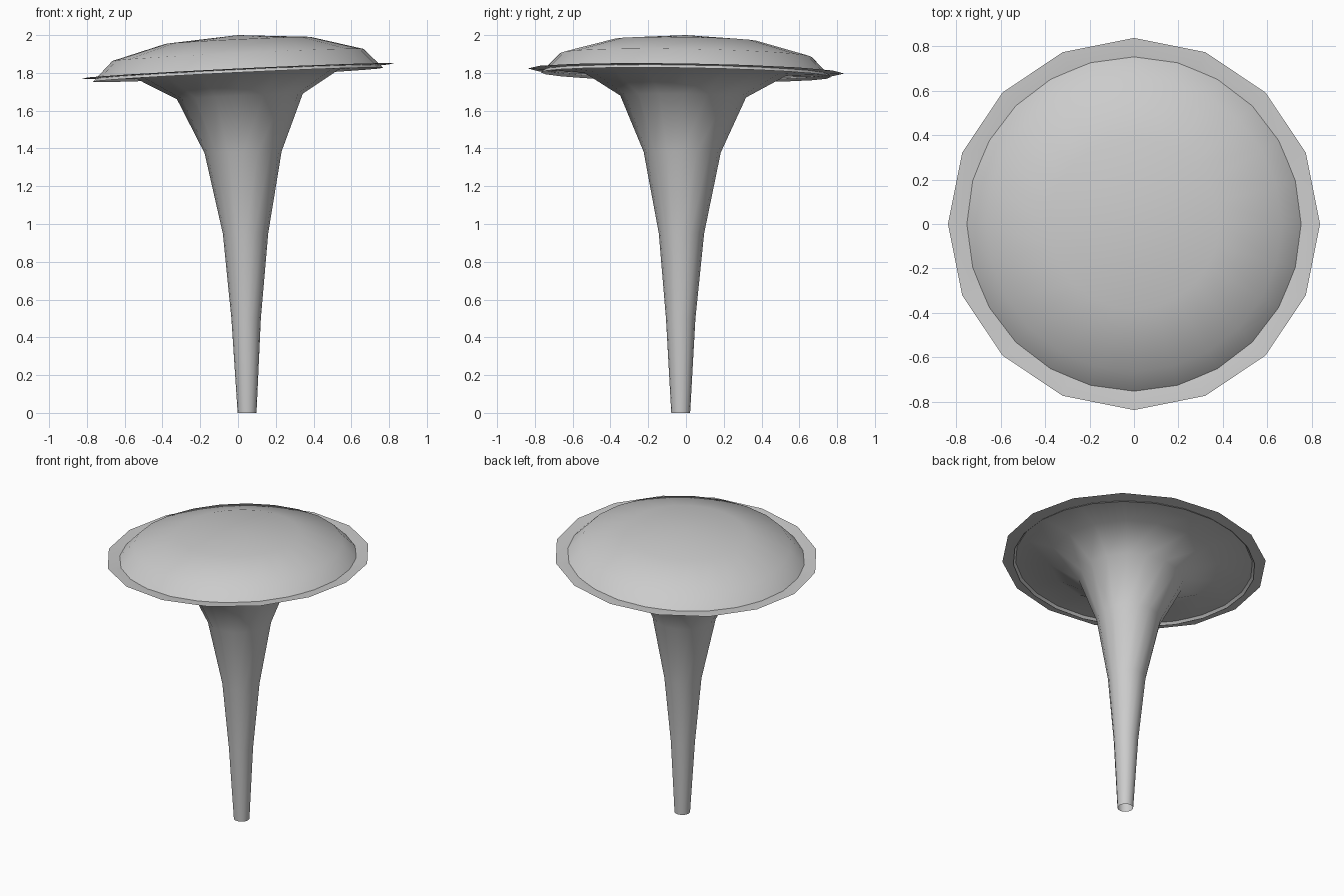
import bpy, bmesh
from math import sin, cos, pi, radians

cube = bpy.data.objects.get("Cube")
if cube:
    bpy.data.objects.remove(cube)

grey = bpy.data.materials.new("plain grey")
grey.use_nodes = True
colour = (0.6, 0.6, 0.6, 1)
grey.diffuse_color = colour
grey.node_tree.nodes["Principled BSDF"].inputs["Base Color"].default_value = colour


def lofted(name, rings, sides, tip=None):
    """Loft tilted rings (x, y, z, radius, tilt) and optionally close at a tip."""
    bm = bmesh.new()
    loops = []
    for cx, cy, z, r, tilt in rings:
        loop = []
        for i in range(sides):
            a = 2 * pi * i / sides
            dx, dy = r * cos(a), r * sin(a)
            loop.append(bm.verts.new((cx + dx, cy + dy, z + tilt * (dx - dy / 3))))
        loops.append(loop)
    for low, high in zip(loops, loops[1:]):
        for i in range(sides):
            j = (i + 1) % sides
            bm.faces.new((low[i], low[j], high[j], high[i]))
    if tip:
        top = bm.verts.new(tip)
        for i in range(sides):
            bm.faces.new((loops[-1][i], loops[-1][(i + 1) % sides], top))
    for f in bm.faces:
        f.smooth = True
    mesh = bpy.data.meshes.new(name)
    bm.to_mesh(mesh)
    bm.free()
    mesh.materials.append(grey)
    obj = bpy.data.objects.new(name, mesh)
    bpy.context.collection.objects.link(obj)
    return obj


# Open trumpet-shaped stem with a gently bent axis
lofted("flared_stem", [
    (0.048, -0.028, 0.0, 0.05, 0),
    (0.043, -0.028, 0.5, 0.078, 0.01),
    (0.040, -0.024, 0.95, 0.12, 0.015),
    (0.027, -0.020, 1.38, 0.204, 0.025),
    (0.010, -0.015, 1.675, 0.333, 0.045),
    (0.0, -0.005, 1.793, 0.535, 0.048),
    (0.0, 0.0, 1.81, 0.838, 0.048),
], 16)

# Flattened dome cap sitting inside the rim
radius, height, base = 0.768, 0.21, 1.79
dome = [(0, 0, base + height * sin(radians(a)), radius * cos(radians(a)), 0.048)
        for a in (0, 30, 60)]
lofted("dome_cap", dome, 24, (0, 0, base + height))
